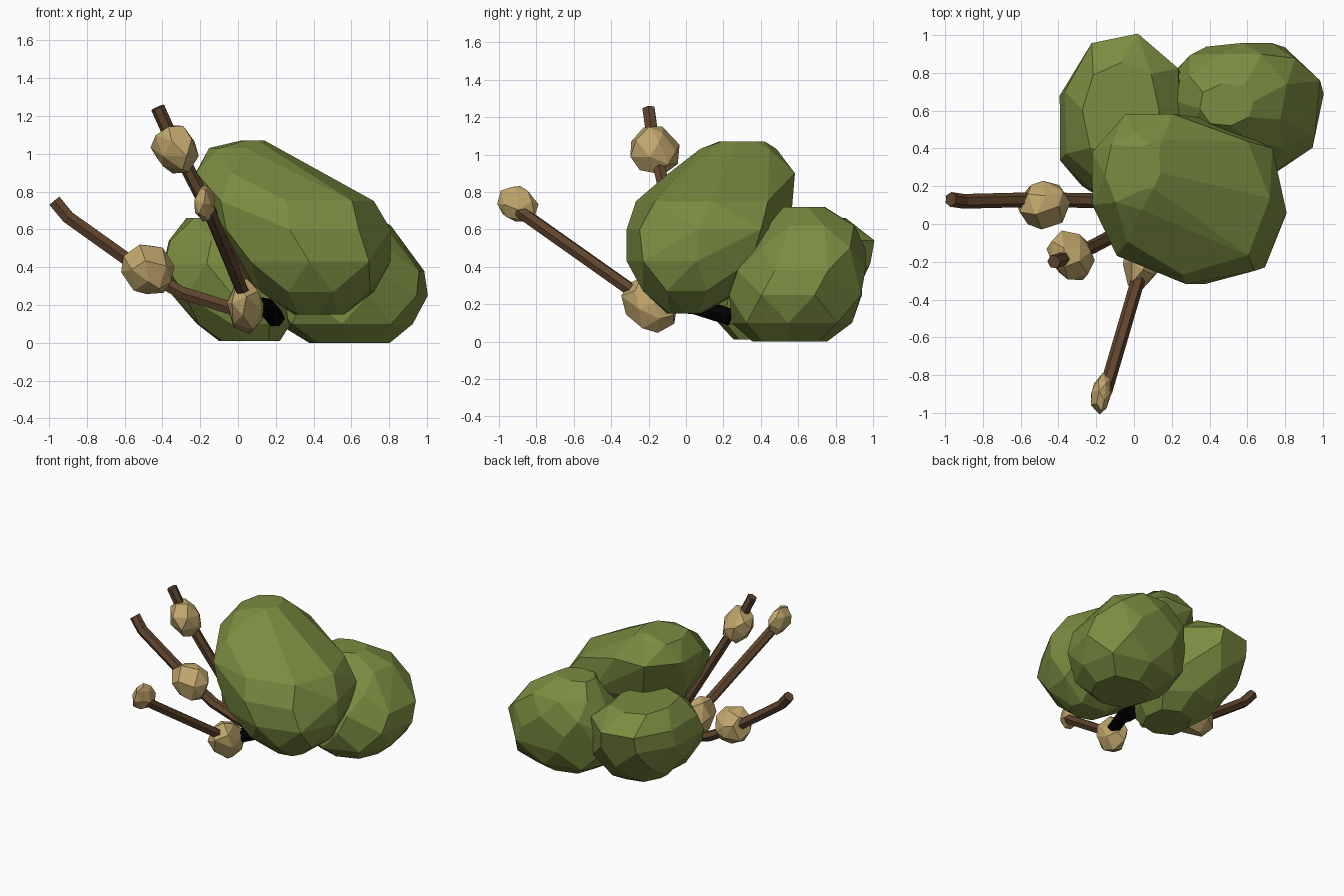
import bpy, bmesh, math, random
from mathutils import Vector

if "Cube" in bpy.data.objects:
    bpy.data.objects.remove(bpy.data.objects["Cube"])


def material(name, rgb):
    m = bpy.data.materials.new(name)
    m.diffuse_color = (*rgb, 1)
    m.use_nodes = True
    m.node_tree.nodes["Principled BSDF"].inputs["Base Color"].default_value = m.diffuse_color
    return m


GREEN = material("leaf green", (0.195, 0.262, 0.052))
BROWN = material("bark brown", (0.118, 0.060, 0.027))
TAN = material("bud tan", (0.527, 0.381, 0.150))
BLACK = material("root black", (0.0, 0.0, 0.0))


def hull(name, points, mat, merge):
    """Faceted solid: convex hull with nearly flat faces merged."""
    bm = bmesh.new()
    for p in points:
        bm.verts.new(p)
    bmesh.ops.convex_hull(bm, input=bm.verts)
    junk = [v for v in bm.verts if not v.link_faces]
    bmesh.ops.delete(bm, geom=junk, context='VERTS')
    bmesh.ops.dissolve_limit(bm, angle_limit=math.radians(merge),
                             verts=bm.verts, edges=bm.edges)
    bmesh.ops.recalc_face_normals(bm, faces=bm.faces)
    me = bpy.data.meshes.new(name)
    bm.to_mesh(me)
    bm.free()
    me.materials.append(mat)
    ob = bpy.data.objects.new(name, me)
    bpy.context.collection.objects.link(ob)
    return ob


def clump(name, rings, seed, power=2.4, skew_right=0.0, skew_left=0.0):
    """Leaf clump from rounded cross-sections (z, x0, x1, y0, y1).
    The skews push out the back right / pull in the back left corners."""
    rnd = random.Random(seed)
    pts = []
    sides = 8
    for z, x0, x1, y0, y1 in rings:
        turn = rnd.uniform(0, 2 * math.pi)
        for i in range(sides):
            a = turn + 2 * math.pi * i / sides
            c, s = math.cos(a), math.sin(a)
            k = 1.02 * (abs(c) ** power + abs(s) ** power) ** (-1 / power)
            k *= 1 + (skew_right if c > 0 else skew_left) * c * s
            pts.append(((x0 + x1) / 2 + k * c * (x1 - x0) / 2,
                        (y0 + y1) / 2 + k * s * (y1 - y0) / 2, z))
    return hull(name, pts, GREEN, 13)


def bud(name, centre, axis, length, width, seed):
    """Chunky nodule stretched along its twig."""
    rnd = random.Random(seed)
    rot = Vector(axis).to_track_quat('Z', 'Y')
    pts = []
    n = 22
    for i in range(n):
        h = 1 - 2 * (i + 0.5) / n
        r = math.sqrt(1 - h * h)
        a = i * 2.39996 + rnd.uniform(-0.25, 0.25)
        k = rnd.uniform(0.97, 1.09)
        p = Vector((r * math.cos(a) * width[0], r * math.sin(a) * width[1], h * length)) * k
        pts.append(Vector(centre) + rot @ p)
    return hull(name, pts, TAN, 14)


def twig(name, path, radius, mat):
    """Six-sided stick following a path of points."""
    cu = bpy.data.curves.new(name, 'CURVE')
    cu.dimensions = '3D'
    cu.bevel_depth = radius
    cu.bevel_resolution = 1
    cu.use_fill_caps = True
    sp = cu.splines.new('POLY')
    sp.points.add(len(path) - 1)
    for pt, co in zip(sp.points, path):
        pt.co = (*co, 1)
    sp.use_smooth = False
    cu.materials.append(mat)
    ob = bpy.data.objects.new(name, cu)
    bpy.context.collection.objects.link(ob)
    bpy.ops.object.select_all(action='DESELECT')
    ob.select_set(True)
    bpy.context.view_layer.objects.active = ob
    bpy.ops.object.convert(target='MESH')
    return ob


# Leaf clumps
clump("front_clump", [
    (0.15, 0.30, 0.56, -0.10, 0.10), (0.27, 0.12, 0.72, -0.23, 0.30),
    (0.43, -0.02, 0.80, -0.31, 0.45), (0.60, -0.13, 0.80, -0.31, 0.55),
    (0.75, -0.20, 0.71, -0.26, 0.53), (0.90, -0.23, 0.40, -0.10, 0.59),
    (1.03, -0.15, 0.20, 0.08, 0.48), (1.07, -0.02, 0.14, 0.18, 0.42)], 3)
clump("back_right_clump", [
    (0.00, 0.38, 0.80, 0.36, 0.75), (0.10, 0.22, 0.92, 0.25, 0.88),
    (0.25, 0.15, 0.99, 0.22, 0.94), (0.38, 0.15, 0.98, 0.25, 0.95),
    (0.50, 0.20, 0.90, 0.33, 0.95), (0.62, 0.28, 0.80, 0.43, 0.90),
    (0.72, 0.35, 0.63, 0.52, 0.74)], 5, 2.5, 0.12)
clump("back_left_clump", [
    (0.01, -0.10, 0.22, 0.26, 0.60), (0.10, -0.22, 0.28, 0.18, 0.76),
    (0.25, -0.34, 0.28, 0.13, 0.90), (0.42, -0.40, 0.27, 0.14, 0.98),
    (0.54, -0.37, 0.25, 0.20, 1.00), (0.66, -0.27, 0.13, 0.35, 0.85)], 8, 2.5, 0.05, 0.08)

# Twigs
twig("left_twig", [(0.02, 0.12, 0.165), (-0.30, 0.125, 0.265), (-0.50, 0.13, 0.38),
                   (-0.90, 0.12, 0.665), (-0.97, 0.13, 0.75)], 0.039, BROWN)
twig("front_twig", [(0.06, -0.15, 0.17), (0.02, -0.30, 0.28),
                    (-0.15, -0.88, 0.69), (-0.17, -0.92, 0.74)], 0.037, BROWN)
twig("upper_twig", [(0.10, 0.05, 0.20), (-0.22, -0.12, 0.83),
                    (-0.36, -0.18, 1.10), (-0.425, -0.20, 1.245)], 0.037, BROWN)

# Dark root under the clumps
twig("root", [(0.08, -0.12, 0.20), (0.15, 0.05, 0.19), (0.20, 0.24, 0.13)], 0.05, BLACK)

# Buds
bud("left_bud", (-0.475, 0.105, 0.39), (-0.5, 0, 0.3), 0.145, (0.13, 0.135), 1)
bud("front_bud", (-0.175, -0.90, 0.735), (-0.1, -0.7, 0.5), 0.11, (0.055, 0.095), 2)
bud("upper_bud", (-0.335, -0.165, 1.025), (-0.1, -0.05, 0.25), 0.14, (0.145, 0.105), 4)
bud("base_bud", (0.04, -0.195, 0.195), (0.05, 0.3, -0.25), 0.16, (0.095, 0.13), 6)
